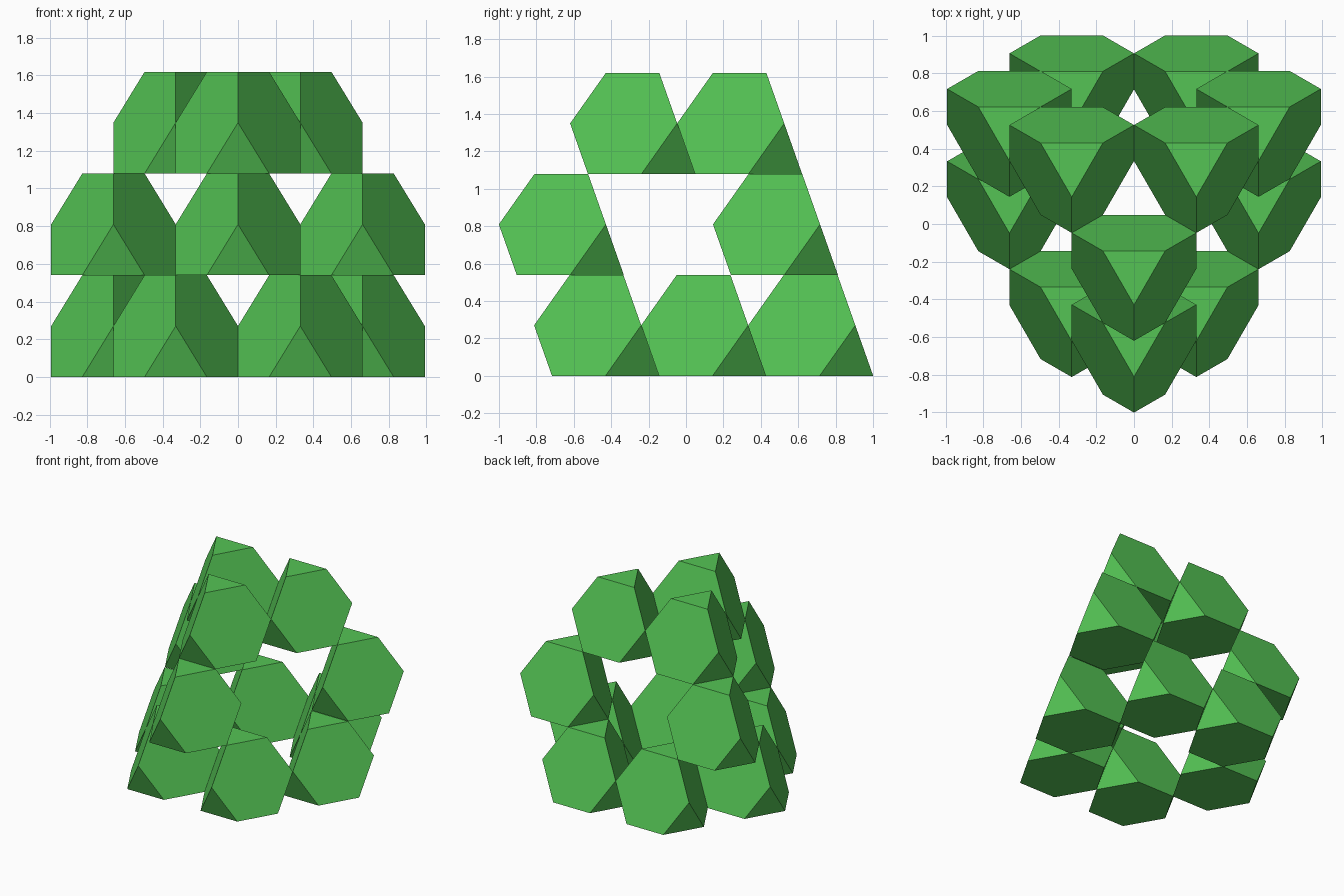
import bpy, bmesh
from math import sin, cos, pi, sqrt
from mathutils import Vector

if "Cube" in bpy.data.objects:
    bpy.data.objects.remove(bpy.data.objects["Cube"])

A = 0.3305                    # edge length of every block
H = A * 2 * sqrt(6) / 3       # block height
R = A * sqrt(3)               # row spacing

green = bpy.data.materials.new("green")
green.diffuse_color = (0.09, 0.55, 0.09, 1)
green.use_nodes = True
green.node_tree.nodes["Principled BSDF"].inputs["Base Color"].default_value = green.diffuse_color


def ring(count, radius, z, start):
    return [Vector((radius * cos(start + 2 * pi * i / count),
                    radius * sin(start + 2 * pi * i / count), z)) for i in range(count)]


# Truncated tetrahedron: hexagon base, three side corners, triangle top
points = (ring(6, A, 0, 0)
          + ring(3, 2 * A / sqrt(3), H / 2, -pi / 2)
          + ring(3, A / sqrt(3), H, -pi / 2))
bm = bmesh.new()
for p in points:
    bm.verts.new(p)
bmesh.ops.convex_hull(bm, input=bm.verts[:])
bmesh.ops.dissolve_limit(bm, angle_limit=0.02, verts=bm.verts[:], edges=bm.edges[:])
bmesh.ops.recalc_face_normals(bm, faces=bm.faces[:])
block = bpy.data.meshes.new("truncated_tetrahedron")
bm.to_mesh(block)
bm.free()
block.materials.append(green)


def layer(name, level, y0, cells):
    for i, (col, row) in enumerate(cells):
        ob = bpy.data.objects.new(f"{name}_block_{i + 1}", block)
        ob.location = (col * A, y0 + row * R, level * H)
        bpy.context.collection.objects.link(ob)


# Bottom: ring of six; middle: wide triangle; top: tight triangle
layer("bottom", 0, 0.142, [(-2, 0), (2, 0), (-1, 1), (1, 1), (-1, -1), (1, -1)])
layer("middle", 1, -0.619, [(0, 0), (-2, 2), (2, 2)])
layer("top", 2, -0.238, [(0, 0), (-1, 1), (1, 1)])
